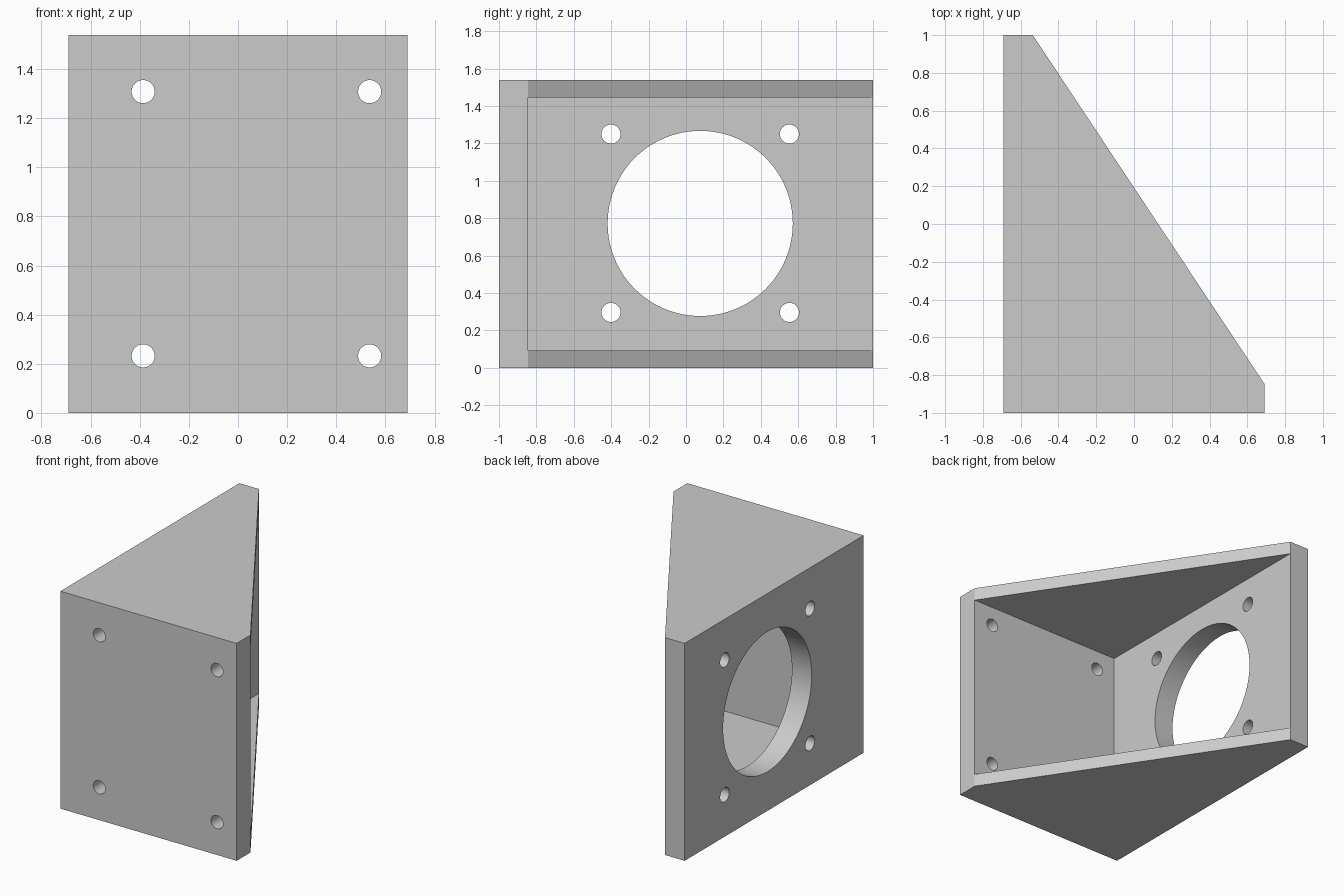
import bpy, bmesh, math
from mathutils import Matrix, Vector

cube = bpy.data.objects.get("Cube")
if cube:
    bpy.data.objects.remove(cube, do_unlink=True)

W, D, H = 0.69, 1.0, 1.538     # half width, half depth, height
PLATE, GUSSET = 0.154, 0.092   # wall thicknesses

grey = bpy.data.materials.new("plain grey")
grey.use_nodes = True
color = (0.6, 0.6, 0.6, 1)
grey.diffuse_color = color
grey.node_tree.nodes["Principled BSDF"].inputs["Base Color"].default_value = color


def add_object(name, bm):
    bmesh.ops.recalc_face_normals(bm, faces=bm.faces)
    mesh = bpy.data.meshes.new(name)
    bm.to_mesh(mesh)
    bm.free()
    mesh.materials.append(grey)
    obj = bpy.data.objects.new(name, mesh)
    bpy.context.collection.objects.link(obj)
    return obj


def prism(name, outline, z0, z1):
    bm = bmesh.new()
    face = bm.faces.new([bm.verts.new((x, y, z0)) for x, y in outline])
    top = bmesh.ops.extrude_face_region(bm, geom=[face])["geom"]
    bmesh.ops.translate(bm, vec=(0, 0, z1 - z0),
                        verts=[v for v in top if isinstance(v, bmesh.types.BMVert)])
    if not any(f.normal.z < 0 and f.calc_center_median().z == z0 for f in bm.faces):
        bm.normal_update()
    return add_object(name, bm)


def drill(name, center, radius, axis, segments):
    bm = bmesh.new()
    turn = Matrix.Rotation(math.pi / 2, 4, "Y" if axis == "X" else "X")
    bmesh.ops.create_cone(bm, cap_ends=True, segments=segments, radius1=radius,
                          radius2=radius, depth=0.4,
                          matrix=Matrix.Translation(Vector(center)) @ turn)
    return add_object(name, bm)


# Bracket body: wedge-shaped block with chamfered end faces
bracket = prism("motor_bracket", [(-W, -D), (W, -D), (W, PLATE - D),
                                  (PLATE - W, D), (-W, D)], 0, H)

# Open cavity between the two plates and the two gussets
cutters = [prism("cavity_cutter", [(PLATE - W, PLATE - D), (W + 0.3, PLATE - D),
                                   (W + 0.3, D + 0.3), (PLATE - W, D + 0.3)],
                 GUSSET, H - GUSSET)]

# Mounting holes in the front plate
for x in (-0.386, 0.536):
    for z in (0.232, 1.308):
        cutters.append(drill("front_hole_cutter", (x, -D, z), 0.047, "Y", 48))

# Large bore and four screw holes in the side plate
cutters.append(drill("bore_cutter", (-W, 0.076, H / 2 + 0.003), 0.495, "X", 96))
for y in (-0.401, 0.553):
    for z in (0.296, 1.25):
        cutters.append(drill("side_hole_cutter", (-W, y, z), 0.051, "X", 48))

bpy.context.view_layer.objects.active = bracket
for cutter in cutters:
    cut = bracket.modifiers.new("cut", "BOOLEAN")
    cut.operation, cut.solver, cut.object = "DIFFERENCE", "EXACT", cutter
    bpy.ops.object.modifier_apply(modifier=cut.name)
    bpy.data.objects.remove(cutter, do_unlink=True)

bpy.ops.object.select_all(action="DESELECT")
bracket.select_set(True)
bpy.ops.object.shade_smooth_by_angle(angle=math.radians(30))
